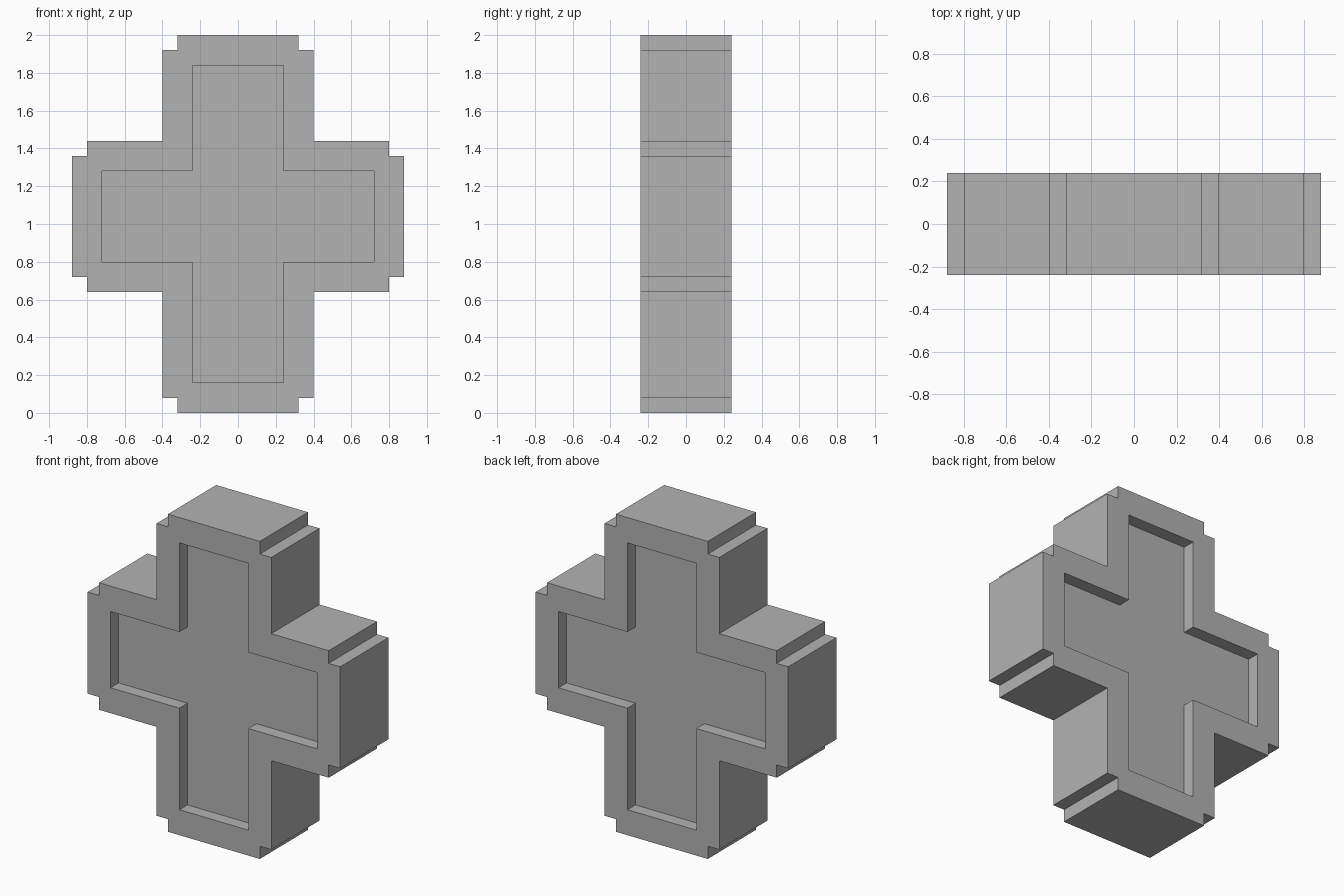
import bpy
import bmesh

cube = bpy.data.objects.get("Cube")
if cube:
    bpy.data.objects.remove(cube, do_unlink=True)

HALF_DEPTH = 0.24
RECESS = 0.08
NOTCH = 0.08
ARM_Z = 1.04   # height of the crossing's centre


def cross_outline(half_width, reach, top, bottom, notch=0.0):
    """Closed cross outline in x and z, with optional square notches at the tips."""
    w, n = half_width, notch

    def corner(end):
        tip = [(w - n, end), (w - n, end - n), (w, end - n)] if n else [(w, end)]
        side = [(reach - n, w), (reach - n, w - n), (reach, w - n)] if n else [(reach, w)]
        return tip + [(w, w)] + side

    upper, lower = corner(top), corner(bottom)
    right = upper + [(x, -z) for x, z in reversed(lower)]
    return [(x, ARM_Z + z) for x, z in right + [(-x, z) for x, z in reversed(right)]]


def add_loop(bm, points, y):
    verts = [bm.verts.new((x, y, z)) for x, z in points]
    edges = [bm.edges.new((a, b)) for a, b in zip(verts, verts[1:] + verts[:1])]
    return verts, edges


def add_walls(bm, first, second):
    for i in range(len(first)):
        bm.faces.new((first[i - 1], first[i], second[i], second[i - 1]))


outer = cross_outline(0.4, 0.88, 0.96, 1.04, NOTCH)
inner = cross_outline(0.24, 0.72, 0.80, 0.88)

# Notched cross with a sunken panel on the front and the back
bm = bmesh.new()
rims = []
for side in (-1, 1):
    rim, rim_edges = add_loop(bm, outer, side * HALF_DEPTH)
    lip, lip_edges = add_loop(bm, inner, side * HALF_DEPTH)
    floor, _ = add_loop(bm, inner, side * (HALF_DEPTH - RECESS))
    bmesh.ops.triangle_fill(bm, edges=rim_edges + lip_edges,
                            use_beauty=True, normal=(0, side, 0))
    add_walls(bm, lip, floor)
    bm.faces.new(floor)
    rims.append(rim)
add_walls(bm, *rims)
bmesh.ops.recalc_face_normals(bm, faces=bm.faces[:])

mesh = bpy.data.meshes.new("cross_block")
bm.to_mesh(mesh)
bm.free()
block = bpy.data.objects.new("cross_block", mesh)
bpy.context.collection.objects.link(block)

# Plain grey
grey = bpy.data.materials.new("plain grey")
grey.use_nodes = True
colour = (0.45, 0.45, 0.45, 1.0)
grey.diffuse_color = colour
grey.node_tree.nodes["Principled BSDF"].inputs["Base Color"].default_value = colour
mesh.materials.append(grey)
